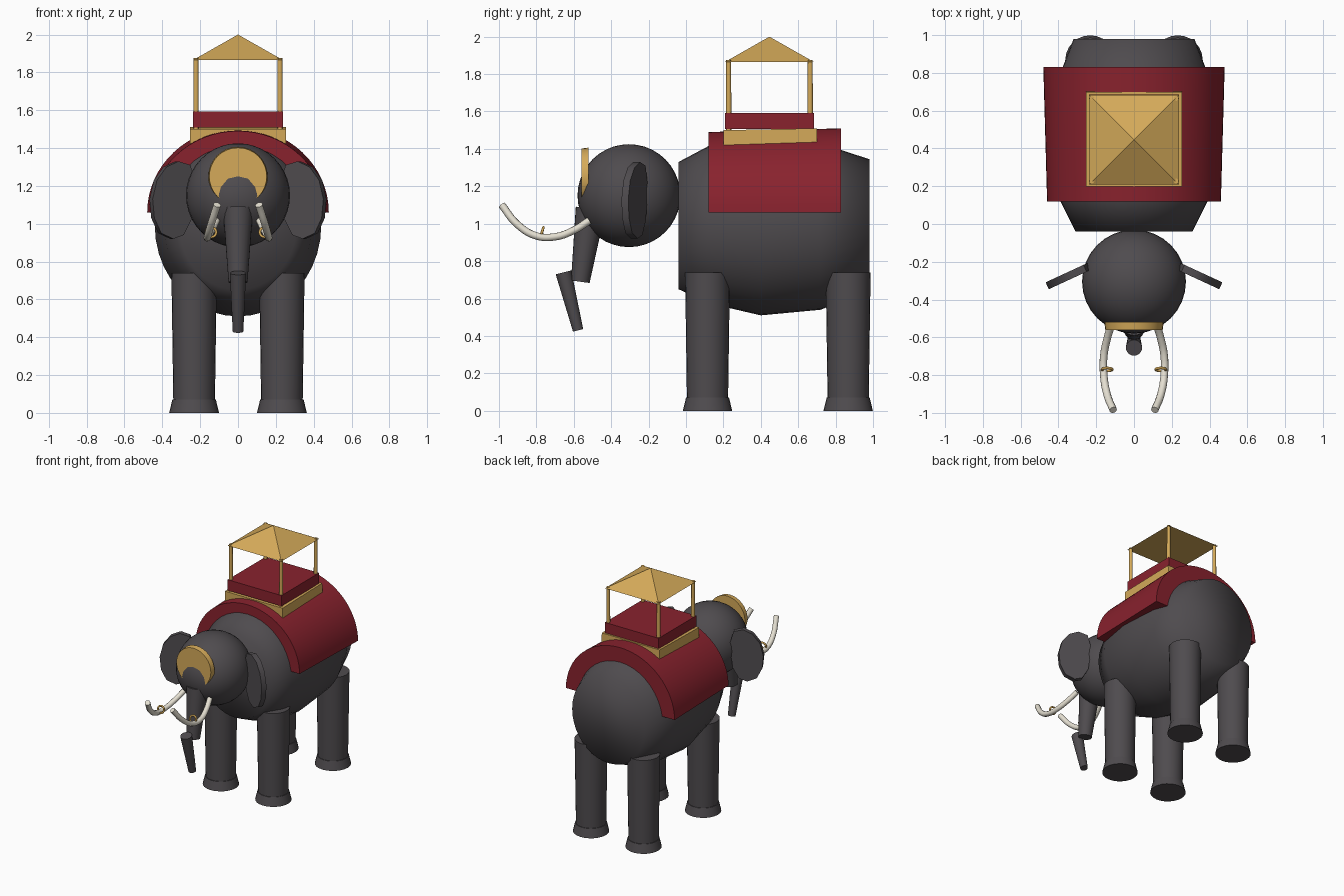
import bpy, bmesh, math
from math import cos, sin, pi
from mathutils import Vector

old = bpy.data.objects.get("Cube")
if old:
    bpy.data.objects.remove(old, do_unlink=True)


def material(name, r, g, b):
    m = bpy.data.materials.new(name)
    m.use_nodes = True
    m.diffuse_color = (r, g, b, 1)
    bsdf = m.node_tree.nodes["Principled BSDF"]
    bsdf.inputs["Base Color"].default_value = (r, g, b, 1)
    bsdf.inputs["Roughness"].default_value = 0.7
    return m


GREY = material("grey hide", 0.078, 0.071, 0.077)
RED = material("red cloth", 0.25, 0.016, 0.027)
GOLD = material("gold", 0.66, 0.40, 0.10)
IVORY = material("ivory", 0.78, 0.74, 0.64)


def finish(ob, name, mat, angle=35):
    ob.name = name
    ob.data.materials.append(mat)
    bpy.ops.object.select_all(action="DESELECT")
    ob.select_set(True)
    bpy.context.view_layer.objects.active = ob
    if ob.type == "MESH" and angle:
        bpy.ops.object.shade_smooth_by_angle(angle=math.radians(angle))
    return ob


def cone(name, a, b, r1, r2, mat, sides=24):
    """Tapered cylinder from point a to point b."""
    a, b = Vector(a), Vector(b)
    bpy.ops.mesh.primitive_cone_add(vertices=sides, radius1=r1, radius2=r2,
                                    depth=(b - a).length, location=(a + b) / 2)
    ob = bpy.context.object
    ob.rotation_euler = (b - a).to_track_quat("Z", "Y").to_euler()
    return finish(ob, name, mat)


def box(name, centre, size, mat, tilt=0):
    bpy.ops.mesh.primitive_cube_add(size=1, location=centre, rotation=(tilt, 0, 0))
    ob = bpy.context.object
    ob.scale = size
    return finish(ob, name, mat, 0)


def loft(name, rings, mat, angle):
    """Skin closed rings of points and cap both ends."""
    bm = bmesh.new()
    loops = [[bm.verts.new(p) for p in ring] for ring in rings]
    n = len(loops[0])
    for low, high in zip(loops, loops[1:]):
        for i in range(n):
            j = (i + 1) % n
            bm.faces.new((low[i], low[j], high[j], high[i]))
    bm.faces.new(loops[0])
    bm.faces.new(loops[-1])
    bmesh.ops.recalc_face_normals(bm, faces=bm.faces)
    me = bpy.data.meshes.new(name)
    bm.to_mesh(me)
    bm.free()
    ob = bpy.data.objects.new(name, me)
    bpy.context.collection.objects.link(ob)
    return finish(ob, name, mat, angle)


def arc(y, z, rx, rz, turn, steps):
    return [(rx * cos(turn * i / steps), y, z + rz * sin(turn * i / steps))
            for i in range(steps + (turn < 2 * pi))]


# Barrel body: y, centre z, half width, half height
stations = [(-0.04, 0.99, 0.31, 0.34), (0.12, 0.995, 0.39, 0.42),
            (0.40, 0.99, 0.44, 0.48), (0.72, 0.985, 0.42, 0.445),
            (0.98, 0.995, 0.32, 0.35)]
loft("body", [arc(*s, 2 * pi, 40) for s in stations], GREY, 180)

# Head
bpy.ops.mesh.primitive_uv_sphere_add(segments=32, ring_count=20, radius=0.275,
                                     location=(0, -0.305, 1.15))
finish(bpy.context.object, "head", GREY, 60)

# Trunk in two tapering lengths
cone("upper_trunk", (0, -0.51, 1.08), (0, -0.565, 0.69), 0.08, 0.05, GREY)
cone("lower_trunk", (0, -0.655, 0.74), (0, -0.577, 0.43), 0.043, 0.028, GREY)

# Forehead disc
cone("forehead_disc", (0, -0.52, 1.25), (0, -0.56, 1.25), 0.157, 0.152, GOLD, 32)

# Ear outline: distance out from the head, height
ear_outline = [(0.0, 1.20), (0.03, 1.31), (0.10, 1.33), (0.17, 1.30), (0.225, 1.23),
               (0.25, 1.13), (0.24, 1.03), (0.20, 0.95), (0.13, 0.92),
               (0.07, 0.94), (0.025, 1.02)]
for side, word in ((1, "left"), (-1, "right")):
    rings = []
    for t in (-0.02, 0.02):
        rings.append([(side * (0.232 + 0.91 * u + 0.42 * t), -0.222 - 0.42 * u + 0.91 * t, z)
                      for u, z in ear_outline])
    loft(word + "_ear", rings, GREY, 50)

    # Curved tusk with a gold band
    path = [(0.115, -0.52, 1.015), (0.14, -0.60, 0.965), (0.16, -0.70, 0.93),
            (0.16, -0.80, 0.935), (0.143, -0.90, 0.995), (0.11, -0.985, 1.10)]
    cu = bpy.data.curves.new(word + "_tusk", "CURVE")
    cu.dimensions = "3D"
    cu.bevel_depth = 0.02
    cu.bevel_resolution = 3
    cu.use_fill_caps = True
    sp = cu.splines.new("BEZIER")
    sp.bezier_points.add(len(path) - 1)
    for bp, (x, y, z) in zip(sp.bezier_points, path):
        bp.co = (side * x, y, z)
        bp.handle_left_type = bp.handle_right_type = "AUTO"
    tusk = bpy.data.objects.new(word + "_tusk", cu)
    bpy.context.collection.objects.link(tusk)
    finish(tusk, word + "_tusk", IVORY)
    bpy.ops.mesh.primitive_torus_add(major_radius=0.027, minor_radius=0.007,
                                     major_segments=24, minor_segments=8,
                                     location=(side * 0.142, -0.77, 0.955),
                                     rotation=(pi / 2 - 0.3, 0, 0))
    finish(bpy.context.object, word + "_tusk_band", GOLD, 180)

    # Legs and feet
    for y, end in ((0.115, "front"), (0.867, "rear")):
        x = side * 0.232
        cone(f"{end}_{word}_leg", (x, y, 0.06), (x, y, 0.74), 0.11, 0.12, GREY)
        cone(f"{end}_{word}_foot", (x, y, 0), (x, y, 0.07), 0.132, 0.115, GREY)

# Arched blanket over the back, slightly wider at the rear
loft("blanket", [arc(0.12, 1.06, 0.46, 0.43, pi, 32),
                 arc(0.83, 1.06, 0.48, 0.45, pi, 32)], RED, 35)

# Seat with canopy
box("seat_base", (0, 0.45, 1.465), (0.51, 0.50, 0.08), GOLD, 0.02)
box("seat_cushion", (0, 0.447, 1.55), (0.475, 0.475, 0.085), RED)
for x in (-0.222, 0.222):
    for y in (0.228, 0.664):
        word = ("front_" if y < 0.4 else "rear_") + ("left" if x > 0 else "right")
        cone(word + "_post", (x, y, 1.50), (x, y, 1.875), 0.015, 0.013, GOLD, 12)
bpy.ops.mesh.primitive_cone_add(vertices=4, radius1=0.238 * math.sqrt(2), radius2=0,
                                depth=0.135, location=(0, 0.446, 1.9325))
roof = bpy.context.object
roof.rotation_euler.z = pi / 4
finish(roof, "canopy_roof", GOLD, 0)
